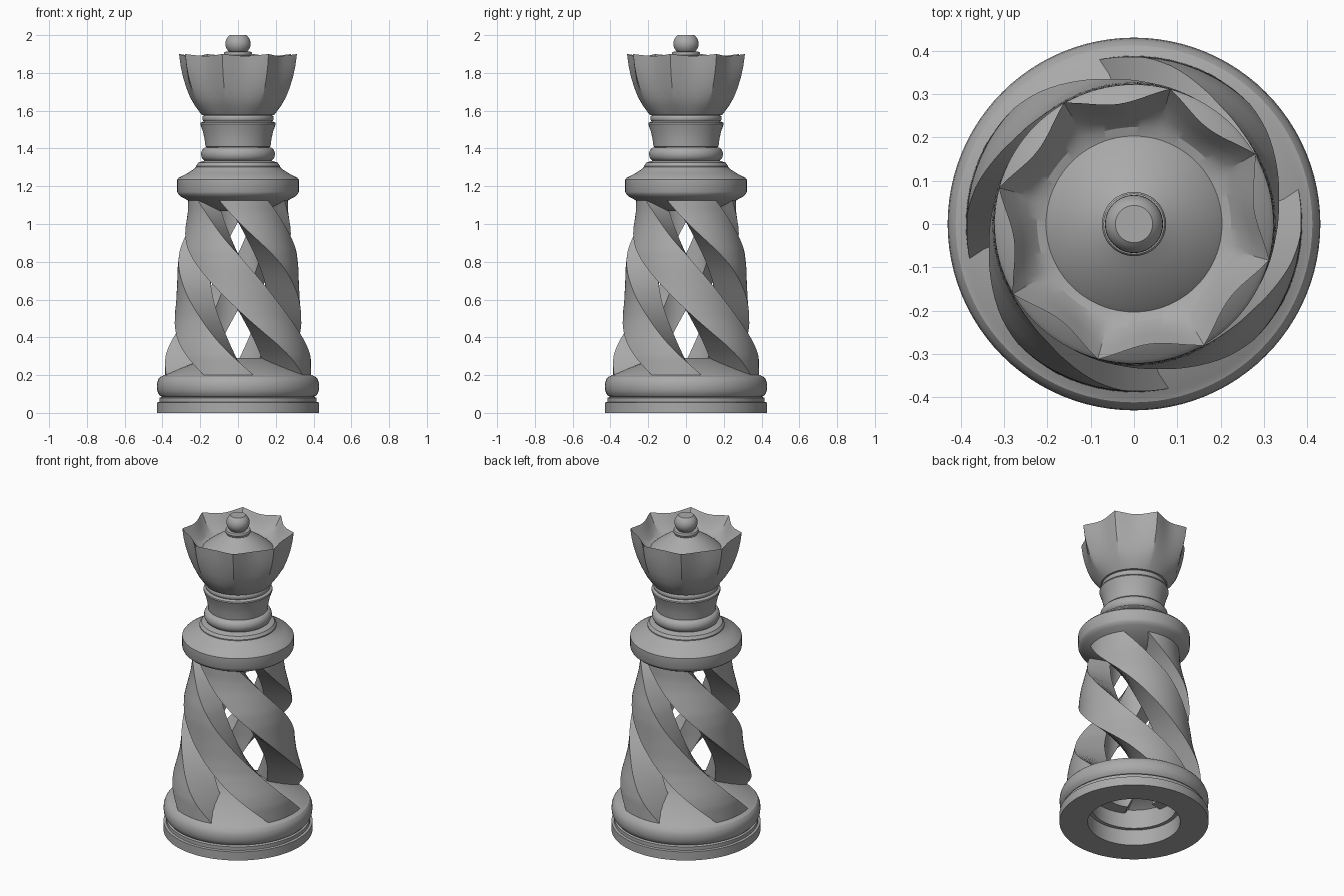
import bpy, bmesh, math

cube = bpy.data.objects.get("Cube")
if cube:
    bpy.data.objects.remove(cube, do_unlink=True)

grey = bpy.data.materials.new("plain_grey")
grey.use_nodes = True
colour = (0.40, 0.40, 0.40, 1)
grey.diffuse_color = colour
grey.node_tree.nodes["Principled BSDF"].inputs["Base Color"].default_value = colour


def finish(name, bm, angle=30):
    bmesh.ops.remove_doubles(bm, verts=bm.verts, dist=0.0001)
    bmesh.ops.recalc_face_normals(bm, faces=bm.faces)
    mesh = bpy.data.meshes.new(name)
    bm.to_mesh(mesh)
    bm.free()
    mesh.materials.append(grey)
    obj = bpy.data.objects.new(name, mesh)
    bpy.context.collection.objects.link(obj)
    bpy.ops.object.select_all(action="DESELECT")
    obj.select_set(True)
    bpy.context.view_layer.objects.active = obj
    bpy.ops.object.shade_smooth_by_angle(angle=math.radians(angle))
    return obj


def loft(bm, loops):
    """Skin a list of closed point loops and cap both ends."""
    rows = [[bm.verts.new(p) for p in loop] for loop in loops]
    for a, b in zip(rows, rows[1:]):
        for i in range(len(a)):
            j = (i + 1) % len(a)
            bm.faces.new((a[i], a[j], b[j], b[i]))
    bm.faces.new(rows[0])
    bm.faces.new(rows[-1])


def lathe(name, profile, steps=96):
    """Turn an (r, z) profile around the axis."""
    bm = bmesh.new()
    loft(bm, [[(r * math.cos(math.tau * i / steps), r * math.sin(math.tau * i / steps), z)
               for i in range(steps)] for r, z in profile])
    return finish(name, bm)


def bulge(r, z, depth, height, n=8):
    """Half-round moulding profile from bottom to top."""
    return [(r + depth * math.cos(a), z + height * math.sin(a))
            for a in (math.pi * (k / n - 0.5) for k in range(n + 1))]


def lookup(table, z):
    """Interpolate a value from (height, value) pairs."""
    for (z0, v0), (z1, v1) in zip(table, table[1:]):
        if z <= z1:
            t = max(0, (z - z0) / (z1 - z0))
            return v0 + (v1 - v0) * t
    return table[-1][1]


# Hollow foot: cavity, lower band, groove, rounded rim, conical top
lathe("base", [(0.16, 0.265), (0.245, 0.22), (0.245, 0.1), (0.267, 0.1), (0.267, 0),
               (0.43, 0), (0.43, 0.055), (0.416, 0.058), (0.416, 0.08)]
      + bulge(0.40, 0.14, 0.03, 0.055) + [(0.392, 0.2), (0.17, 0.29)])

# Four helical strands: outer radius, inner radius and upper-edge widening by height
OUTER = [(0.15, 0.388), (0.2, 0.388), (0.3, 0.385), (0.36, 0.374), (0.43, 0.355),
         (0.5, 0.338), (0.58, 0.328), (0.68, 0.3225), (0.78, 0.319), (0.86, 0.309),
         (0.93, 0.292), (1.0, 0.275), (1.06, 0.266), (1.16, 0.263)]
INNER = [(0.5, 0.17), (1.0, 0.14), (1.16, 0.13)]
WIDEN = [(0.2, 1.12), (0.6, 1.12), (0.85, 1.32), (1.0, 1.22), (1.16, 1.1)]
HALF_WIDTH, STEPS = 0.128, 48


def strand_section(z, start):
    outer, inner = lookup(OUTER, z), lookup(INNER, z)
    mid = math.radians(start - (z - 0.2) * (165 + 15 * (z - 0.2)))
    low = mid - HALF_WIDTH / outer
    high = mid + HALF_WIDTH / outer * lookup(WIDEN, z)
    angles = [low + (high - low) * k / 8 for k in range(9)]
    points = [(outer, a) for a in angles] + [(inner, a) for a in reversed(angles)]
    return [(q * math.cos(a), q * math.sin(a), z) for q, a in points]


for k, side in enumerate(("left", "back", "right", "front")):
    bm = bmesh.new()
    bottom, top = 0.197, 1.145
    loft(bm, [strand_section(bottom + (top - bottom) * i / STEPS, -9 + 90 * k)
              for i in range(STEPS + 1)])
    finish(side + "_strand", bm, 35)

# Wide collar with conical plug below
lathe("collar", [(0.15, 1.07), (0.255, 1.12), (0.30, 1.143), (0.316, 1.157), (0.322, 1.17),
                 (0.322, 1.235), (0.313, 1.246), (0.27, 1.268), (0.235, 1.29),
                 (0.222, 1.302), (0.222, 1.308), (0.21, 1.325), (0.18, 1.335)])

# Neck: rounded ring, flared stem, small ring below the crown
lathe("neck", [(0.17, 1.325)] + bulge(0.165, 1.37, 0.031, 0.037)
      + [(0.172, 1.41), (0.177, 1.45), (0.186, 1.49), (0.2, 1.53), (0.198, 1.537),
         (0.183, 1.543)] + bulge(0.18, 1.56, 0.009, 0.016) + [(0.17, 1.59)])

# Eight-pointed crown: radius, height and scallop depth of each ring
RINGS = [(0.17, 1.575, 0), (0.192, 1.578, 0), (0.207, 1.595, 0.01), (0.236, 1.63, 0.03),
         (0.262, 1.67, 0.055), (0.283, 1.72, 0.08), (0.302, 1.78, 0.1),
         (0.315, 1.84, 0.12), (0.323, 1.9, 0.135),
         (0.29, 1.85, 0.11), (0.255, 1.815, 0.06), (0.228, 1.797, 0.02), (0.203, 1.79, 0),
         (0.19, 1.803, 0), (0.15, 1.835, 0), (0.11, 1.862, 0), (0.06, 1.89, 0)]


def crown_ring(r, z, depth, per_point=16):
    loop = []
    for i in range(8 * per_point):
        a = math.radians(30 + 45 * i / per_point)
        dip = math.sin(math.pi * (i % per_point) / per_point)
        q = r * (1 - depth * dip)
        drop = 0.01 * dip if z >= 1.9 else 0
        loop.append((q * math.cos(a), q * math.sin(a), z - drop))
    return loop


bm = bmesh.new()
loft(bm, [crown_ring(*ring) for ring in RINGS])
finish("crown", bm, 25)

# Finial: small collar and flat-topped ball
ball = [(0.067 * math.cos(a), 1.954 + 0.06 * math.sin(a))
        for a in (math.radians(d) for d in range(-50, 51, 10))]
lathe("finial", [(0.06, 1.875), (0.072, 1.89)] + bulge(0.066, 1.902, 0.008, 0.01, 6)
      + [(0.055, 1.913)] + ball + [(0.04, 2.0)], 48)
